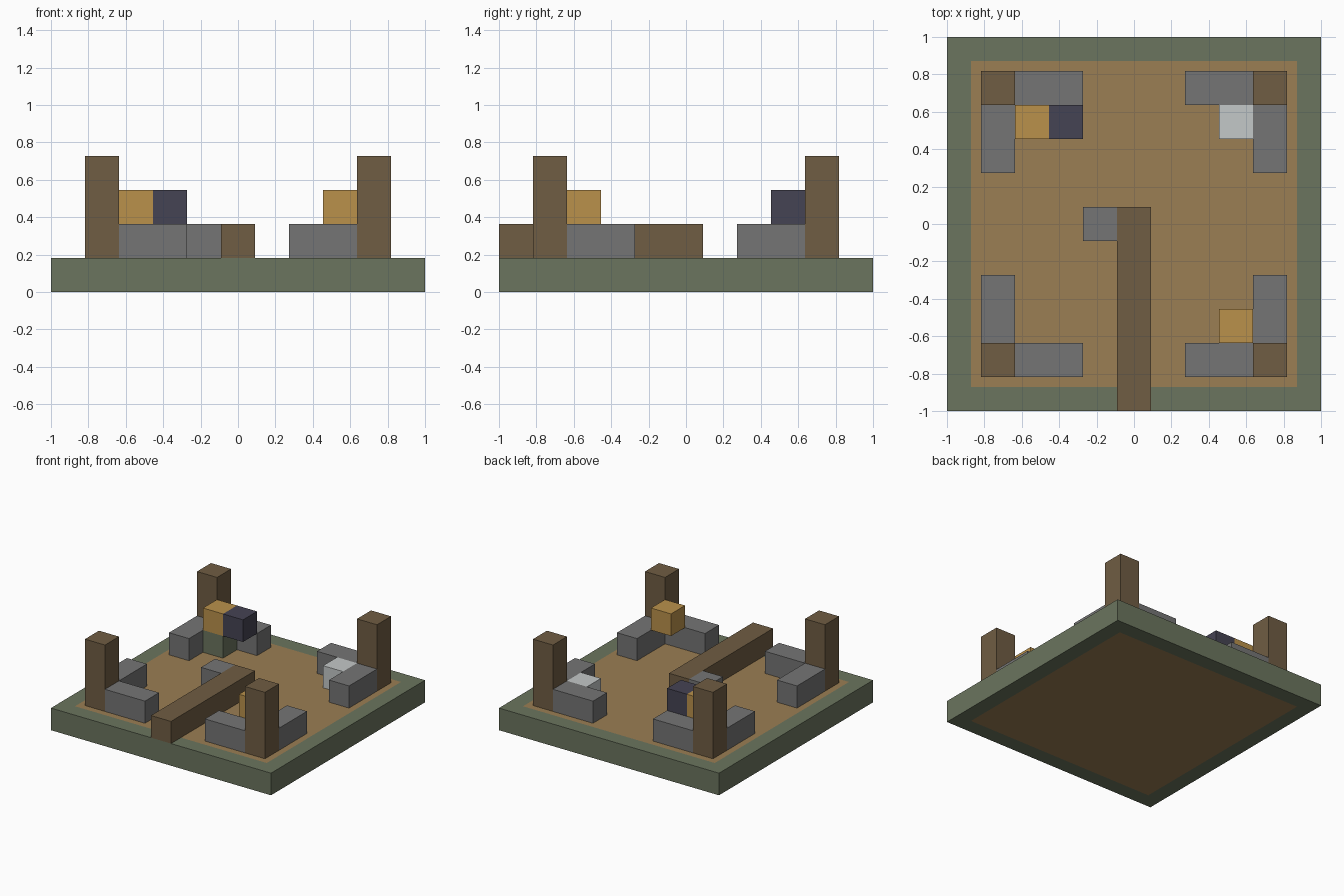
import bpy
import bmesh

U = 2 / 11  # one block


def material(name, rgb):
    linear = [((c / 255 + 0.055) / 1.055) ** 2.4 for c in rgb] + [1]
    mat = bpy.data.materials.new(name)
    mat.use_nodes = True
    mat.diffuse_color = linear
    mat.node_tree.nodes["Principled BSDF"].inputs["Base Color"].default_value = linear
    return mat


def block(name, mats, lo, hi):
    """Box covering the block cells lo..hi inclusive; cell z = 0 is the ground layer."""
    bm = bmesh.new()
    bmesh.ops.create_cube(bm, size=1)
    for v in bm.verts:
        for i in range(3):
            shift = 0.5 if i == 2 else 0
            edge = hi[i] + 0.5 if v.co[i] > 0 else lo[i] - 0.5
            v.co[i] = (edge + shift) * U
    mesh = bpy.data.meshes.new(name)
    bm.to_mesh(mesh)
    bm.free()
    for mat in mats:
        mesh.materials.append(mat)
    obj = bpy.data.objects.new(name, mesh)
    bpy.context.collection.objects.link(obj)
    return obj


cube = bpy.data.objects.get("Cube")
if cube:
    bpy.data.objects.remove(cube)

moss = material("moss green", (107, 117, 94))
dirt = material("dirt brown", (155, 126, 83))
wood = material("dark wood", (112, 93, 67))
stone = material("stone grey", (117, 117, 117))
gold = material("amber", (186, 145, 75))
dark = material("dark slate", (69, 67, 83))
pale = material("pale grey", (196, 200, 200))

# Ground slab with the dirt floor inset in its top and underside
ground = block("ground", [moss, dirt], (-5, -5, 0), (5, 5, 0))
bm = bmesh.new()
bm.from_mesh(ground.data)
flat = [f for f in bm.faces if abs(f.normal.z) > 0.5]
bmesh.ops.inset_individual(bm, faces=flat, thickness=U)
for f in flat:
    f.material_index = 1
bm.to_mesh(ground.data)
bm.free()

# Corner posts with low wall stubs on both sides
for sy, depth in ((-1, "front"), (1, "back")):
    for sx, side in ((-1, "right"), (1, "left")):
        corner = f"{depth}_{side}"
        block(f"{corner}_post", [wood], (4 * sx, 4 * sy, 1), (4 * sx, 4 * sy, 3))
        xs, ys = sorted((2 * sx, 3 * sx)), sorted((2 * sy, 3 * sy))
        block(f"{corner}_wall_across", [stone], (xs[0], 4 * sy, 1), (xs[1], 4 * sy, 1))
        block(f"{corner}_wall_along", [stone], (4 * sx, ys[0], 1), (4 * sx, ys[1], 1))

# Fallen beam and loose stone
block("fallen_beam", [wood], (0, -5, 1), (0, 0, 1))
block("loose_stone", [stone], (-1, 0, 1), (-1, 0, 1))

# Single blocks in the corners
for name, mat, cell in (
    ("mossy_block", moss, (-3, 3, 1)),
    ("back_amber_block", gold, (-3, 3, 2)),
    ("dark_block", dark, (-2, 3, 2)),
    ("pale_block", pale, (3, 3, 1)),
    ("front_amber_block", gold, (3, -3, 2)),
):
    block(name, [mat], cell, cell)
